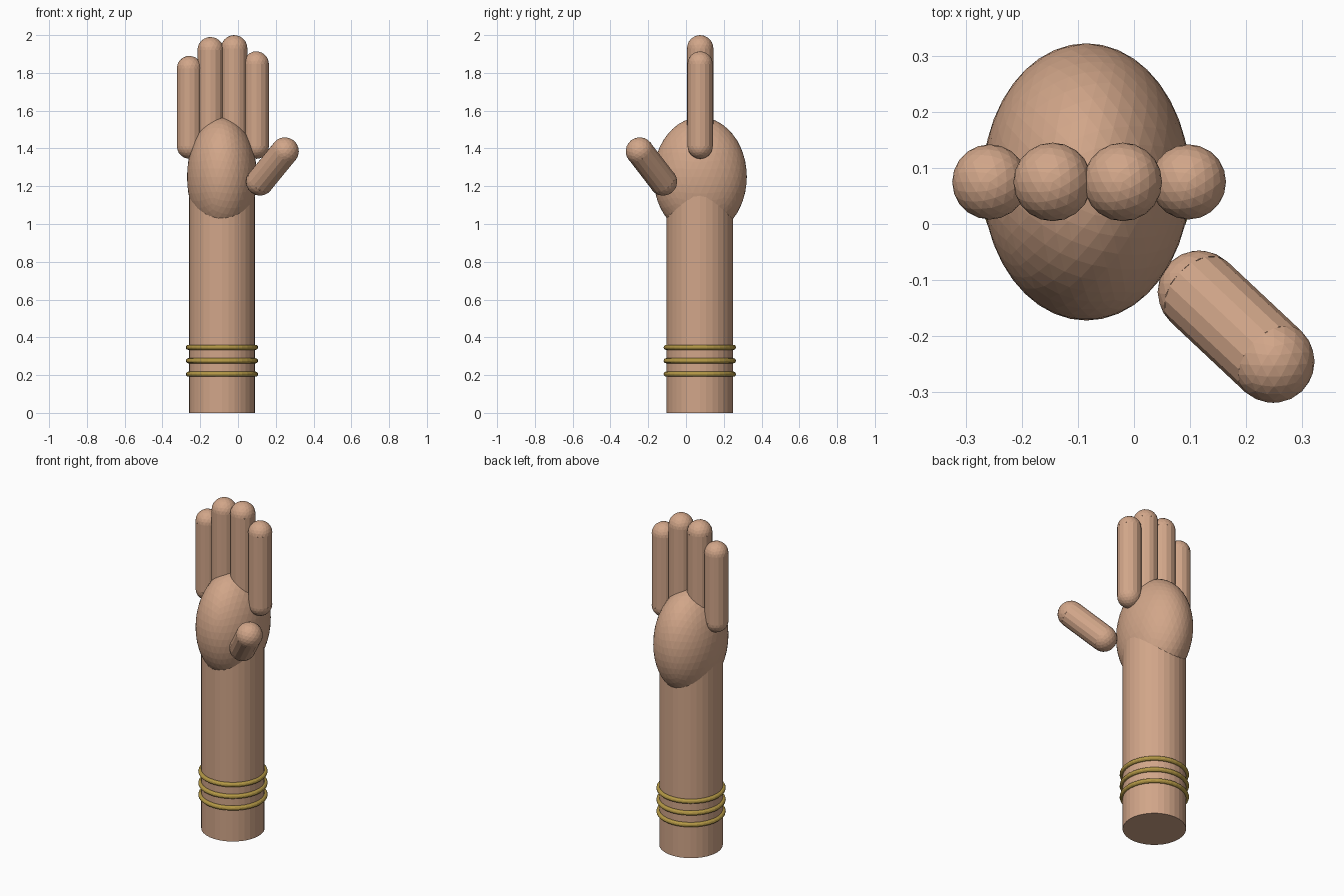
import bpy, bmesh
from mathutils import Vector, Matrix

if "Cube" in bpy.data.objects:
    bpy.data.objects.remove(bpy.data.objects["Cube"])


def material(name, rgb):
    m = bpy.data.materials.new(name)
    m.diffuse_color = (*rgb, 1)
    m.use_nodes = True
    m.node_tree.nodes["Principled BSDF"].inputs["Base Color"].default_value = m.diffuse_color
    return m


SKIN = material("skin", (0.64, 0.38, 0.25))
GOLD = material("gold", (0.45, 0.31, 0.06))
CX, CY = -0.085, 0.073  # axis of the arm


def finish(name, bm, mat):
    bmesh.ops.recalc_face_normals(bm, faces=bm.faces)
    me = bpy.data.meshes.new(name)
    bm.to_mesh(me)
    bm.free()
    me.materials.append(mat)
    bpy.context.collection.objects.link(bpy.data.objects.new(name, me))


def capsule(name, a, b, r, sides=16):
    """Open tube from a to b closed by two half icospheres."""
    a, b = Vector(a), Vector(b)
    length = (b - a).length
    bm = bmesh.new()
    for z, sign in ((0, -1), (length, 1)):
        vs = bmesh.ops.create_icosphere(
            bm, subdivisions=3, radius=r, matrix=Matrix.Translation((0, 0, z)))["verts"]
        s = set(vs)
        faces = [f for f in bm.faces if f.verts[0] in s]
        edges = [e for e in bm.edges if e.verts[0] in s]
        bmesh.ops.bisect_plane(bm, geom=vs + edges + faces, plane_co=(0, 0, z),
                               plane_no=(0, 0, sign), clear_inner=True)
    bmesh.ops.create_cone(bm, cap_ends=False, segments=sides, radius1=r, radius2=r,
                          depth=length, matrix=Matrix.Translation((0, 0, length / 2)))
    turn = (b - a).to_track_quat('Z', 'Y').to_matrix().to_4x4()
    bm.transform(Matrix.Translation(a) @ turn)
    finish(name, bm, SKIN)


# forearm
bm = bmesh.new()
H = 1.2
bmesh.ops.create_cone(bm, cap_ends=True, segments=32, radius1=0.175, radius2=0.175,
                      depth=H, matrix=Matrix.Translation((CX, CY, H / 2)))
finish("forearm", bm, SKIN)

# palm
bm = bmesh.new()
bmesh.ops.create_icosphere(bm, subdivisions=4, radius=1,
                           matrix=Matrix.Translation((CX, CY + 0.002, 1.25))
                           @ Matrix.Diagonal((0.185, 0.247, 0.315, 1)))
finish("palm", bm, SKIN)

# fingers: name, x, radius, tip height
for name, x, r, top in (("little_finger", -0.257, 0.067, 1.89),
                        ("ring_finger", -0.145, 0.07, 1.99),
                        ("middle_finger", -0.02, 0.07, 2.0),
                        ("index_finger", 0.097, 0.067, 1.914)):
    capsule(name, (x, 0.075, 1.345 + r), (x, 0.075, top - r), r)

# thumb
capsule("thumb", (0.116, -0.121, 1.224), (0.248, -0.245, 1.385), 0.074)

# bangles
for i, z in enumerate((0.205, 0.276, 0.347)):
    bpy.ops.mesh.primitive_torus_add(location=(CX, CY, z), major_radius=0.178,
                                     minor_radius=0.0135, major_segments=32, minor_segments=12)
    ring = bpy.context.object
    ring.name = f"bangle_{i + 1}"
    ring.data.materials.append(GOLD)
